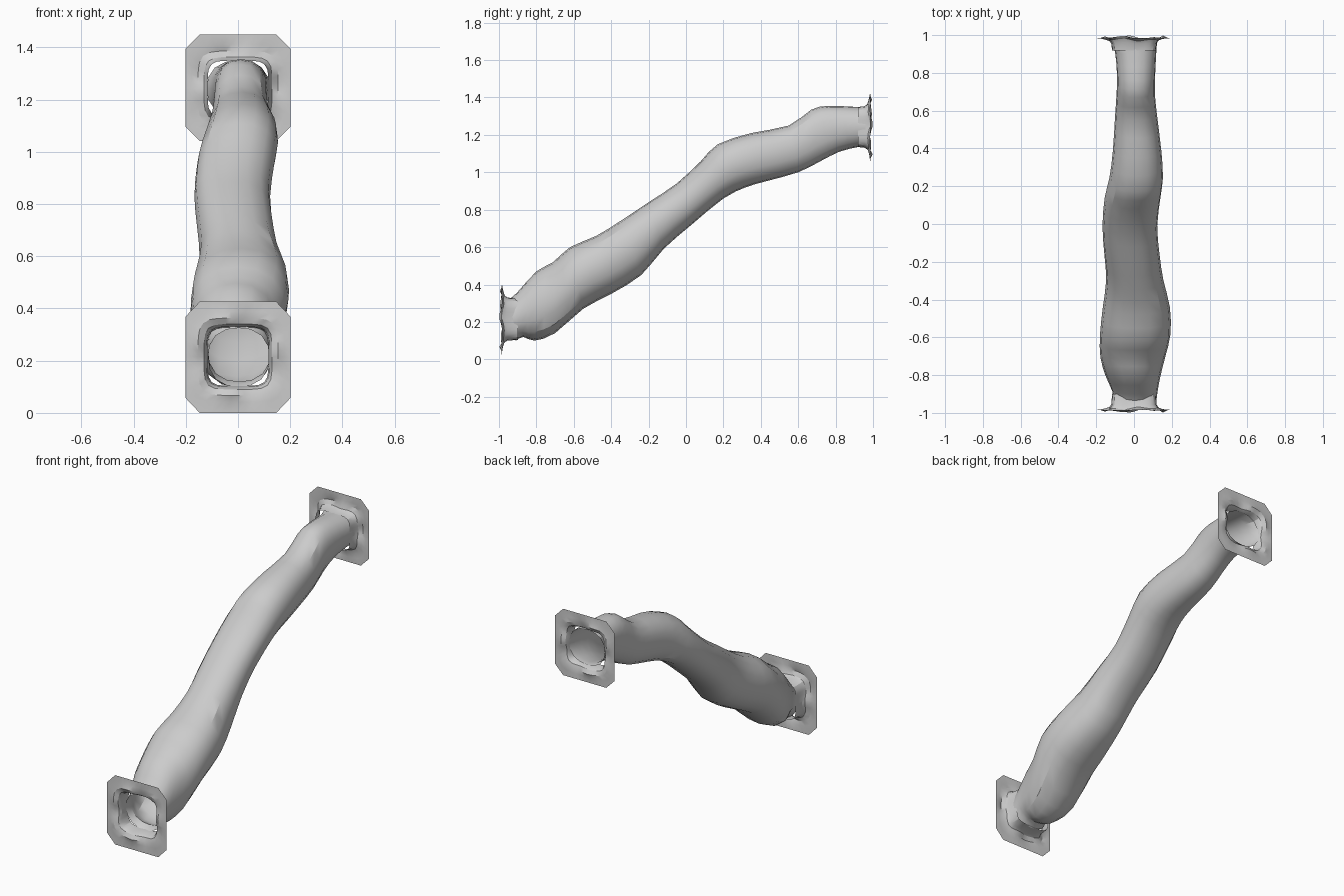
import bpy, bmesh, math
from mathutils import Vector

if "Cube" in bpy.data.objects:
    bpy.data.objects.remove(bpy.data.objects["Cube"])


def loft(name, rings):
    """Skin a list of equal-length closed rings into an open tube."""
    bm = bmesh.new()
    vs = [[bm.verts.new(p) for p in r] for r in rings]
    for a, b in zip(vs, vs[1:]):
        n = len(a)
        for i in range(n):
            j = (i + 1) % n
            bm.faces.new((a[i], a[j], b[j], b[i]))
    bmesh.ops.recalc_face_normals(bm, faces=bm.faces)
    me = bpy.data.meshes.new(name)
    bm.to_mesh(me)
    bm.free()
    ob = bpy.data.objects.new(name, me)
    bpy.context.collection.objects.link(ob)
    bpy.ops.object.select_all(action='DESELECT')
    bpy.context.view_layer.objects.active = ob
    ob.select_set(True)
    bpy.ops.object.shade_smooth_by_angle(angle=math.radians(30))
    return ob


def squircle(t, e):
    c, s = math.cos(t), math.sin(t)
    r = (abs(c) ** e + abs(s) ** e) ** (-1 / e)
    return r * c, r * s


def chamfered(t, chamfer=0.274):
    c, s = abs(math.cos(t)), abs(math.sin(t))
    r = min(1 / max(c, 1e-6), 1 / max(s, 1e-6), (2 - chamfer) / (c + s))
    return r * math.cos(t), r * math.sin(t)


# Tunnel stations: roof y, roof z, floor y, floor z, left x, right x
STATIONS = [
    (-.94, .325, -.91, .10, -.115, .12),
    (-.90, .36, -.87, .12, -.115, .125),
    (-.80, .47, -.81, .10, -.150, .14),
    (-.71, .52, -.70, .14, -.178, .165),
    (-.62, .60, -.55, .27, -.180, .193),
    (-.48, .66, -.40, .35, -.165, .190),
    (-.35, .74, -.24, .45, -.147, .155),
    (-.20, .84, -.12, .59, -.157, .135),
    (-.05, .94, .03, .72, -.167, .123),
    (.08, 1.06, .20, .86, -.155, .140),
    (.17, 1.15, .32, .92, -.130, .153),
    (.35, 1.21, .42, .95, -.112, .145),
    (.55, 1.25, .60, 1.0, -.100, .122),
    (.67, 1.335, .72, 1.06, -.092, .110),
    (.76, 1.355, .82, 1.11, -.090, .112),
    (.90, 1.35, .92, 1.135, -.100, .118),
    (.96, 1.35, .96, 1.135, -.120, .122),
]


def tunnel_ring(st, n=16):
    ty, tz, by, bz, xl, xr = st
    top, bot = Vector((0, ty, tz)), Vector((0, by, bz))
    ring = []
    for i in range(n):
        u, v = squircle(2 * math.pi * i / n, 2.35)
        p = bot.lerp(top, (v + 1) / 2)
        p.x = (xl + xr) / 2 + u * (xr - xl) / 2
        ring.append(p)
    return ring


# Winding tunnel, with an eased station between each listed pair
dense = []
for i in range(len(STATIONS) - 1):
    p0, p3 = STATIONS[max(i - 1, 0)], STATIONS[min(i + 2, len(STATIONS) - 1)]
    p1, p2 = STATIONS[i], STATIONS[i + 1]
    dense += [p1, tuple((9 * (b + c) - a - d) / 16 for a, b, c, d in zip(p0, p1, p2, p3))]
dense.append(STATIONS[-1])
loft("tunnel", [tunnel_ring(s) for s in dense])


def mouth(name, side, zc, half_z, hole_z, hole_half, depth):
    """Chamfered square wall plate whose opening folds inward to a short collar."""
    n = 40
    ts = [2 * math.pi * i / n for i in range(n)]
    rings = [[Vector((u * .202, side * .984, zc + v * half_z))
              for u, v in map(chamfered, ts)]]
    # growth over opening size, y of ring, unevenness of the rock edge
    for grow, y, wob in ((.060, .984, .002), (.035, .987, .012), (.012, .976, .008),
                         (.002, .958, .004), (-.002, .984 - depth, .0)):
        ring = []
        for t in ts:
            u, v = squircle(t, 5)
            w = wob * math.sin(5 * t + 1) * math.cos(2 * t)
            ring.append(Vector((u * (.118 + grow), side * (y + w),
                                hole_z + v * (hole_half + grow))))
        rings.append(ring)
    return loft(name, rings)


# Wall plates with openings at both ends
mouth("front_opening", -1, .213, .213, .215, .113, .085)
mouth("back_opening", 1, 1.245, .204, 1.242, .109, .065)
